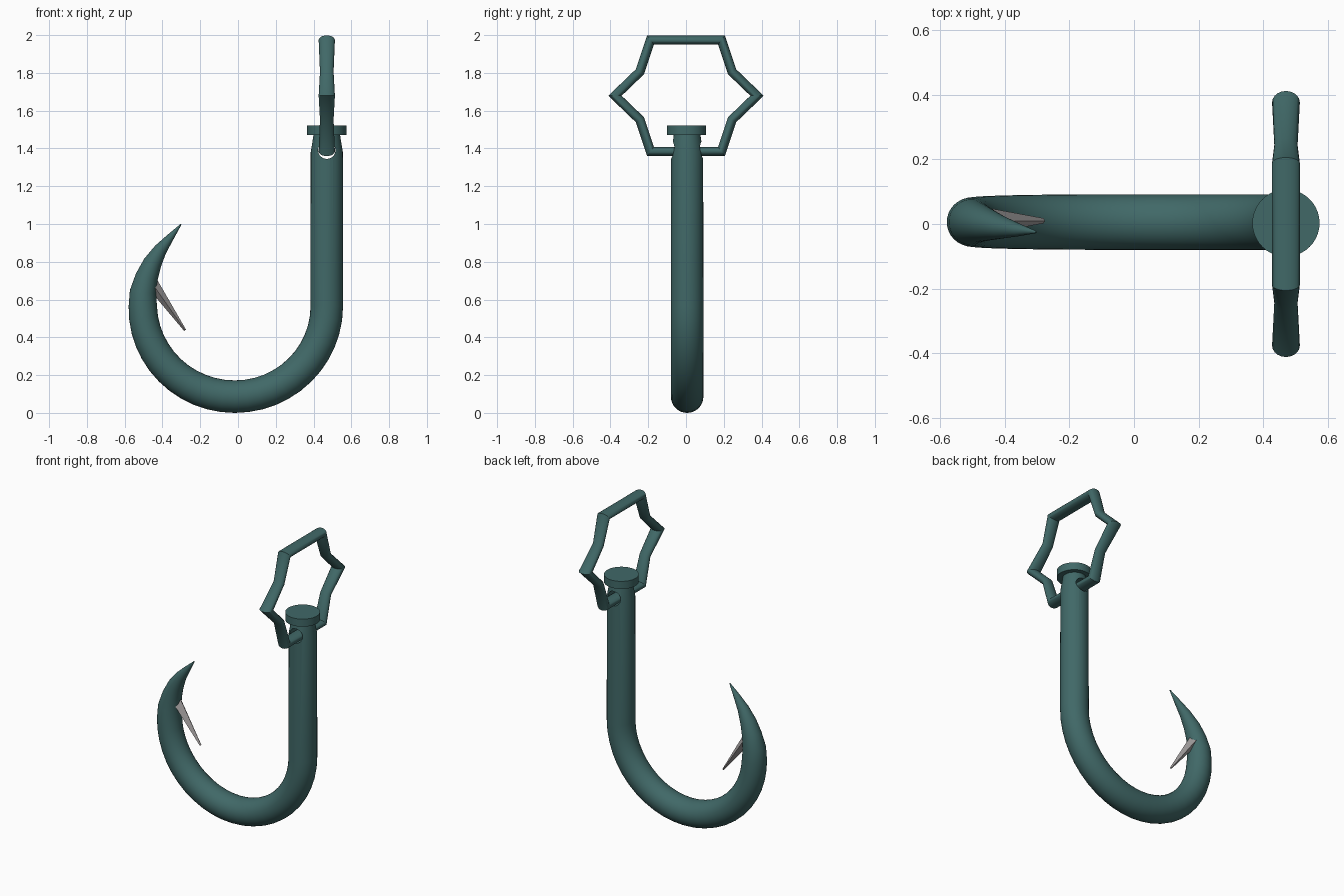
import bpy, bmesh, math
from mathutils import Vector

if "Cube" in bpy.data.objects:
    bpy.data.objects.remove(bpy.data.objects["Cube"], do_unlink=True)


def material(name, rgb):
    m = bpy.data.materials.new(name)
    m.use_nodes = True
    m.diffuse_color = (*rgb, 1)
    m.node_tree.nodes["Principled BSDF"].inputs["Base Color"].default_value = (*rgb, 1)
    return m


TEAL = material("dark teal", (0.052, 0.14, 0.137))
GREY = material("barb grey", (0.36, 0.34, 0.34))
SHAFT_X, MID_Y = 0.47, 0.006


def select(ob):
    bpy.ops.object.select_all(action='DESELECT')
    ob.select_set(True)
    bpy.context.view_layer.objects.active = ob


def smooth(ob, angle=30):
    select(ob)
    bpy.ops.object.shade_smooth_by_angle(angle=math.radians(angle))


def loft(name, sections, sides, mat, closed=False):
    """Skin elliptical sections, each given as (centre, half axis, half axis)."""
    bm = bmesh.new()
    rings = []
    for c, u, v in sections:
        angles = [math.tau * k / sides for k in range(sides)]
        rings.append([bm.verts.new(c + u * math.cos(a) + v * math.sin(a)) for a in angles])
    pairs = list(zip(rings, rings[1:]))
    if closed:
        pairs.append((rings[-1], rings[0]))
    else:
        bm.faces.new(rings[0])
        bm.faces.new(rings[-1])
    for a, b in pairs:
        for k in range(sides):
            n = (k + 1) % sides
            bm.faces.new((a[k], a[n], b[n], b[k]))
    bmesh.ops.recalc_face_normals(bm, faces=bm.faces)
    me = bpy.data.meshes.new(name)
    bm.to_mesh(me)
    bm.free()
    me.materials.append(mat)
    ob = bpy.data.objects.new(name, me)
    bpy.context.collection.objects.link(ob)
    return ob


def cylinder(name, radius, depth, location, rotation=(0, 0, 0)):
    bpy.ops.mesh.primitive_cylinder_add(vertices=40, radius=radius, depth=depth,
                                        location=location, rotation=rotation)
    ob = bpy.context.object
    ob.name = name
    ob.data.materials.append(TEAL)
    return ob


# Hook: straight shank with tapered neck, round bend, then a tapering point
path = [(SHAFT_X, MID_Y, 1.49, 0.069), (SHAFT_X, MID_Y, 1.46, 0.072),
        (SHAFT_X, MID_Y, 1.38, 0.085)]
STEPS = 24
for i in range(STEPS + 1):
    a = math.pi * i / STEPS
    path.append((-0.017 + 0.487 * math.cos(a), MID_Y, 0.565 - 0.479 * math.sin(a),
                 0.086 - 0.011 * max(0, 2 * i / STEPS - 1) ** 2))
path += [(-0.503, 0.006, 0.64, 0.07), (-0.483, 0.004, 0.72, 0.06),
         (-0.452, -0.002, 0.795, 0.049), (-0.41, -0.01, 0.865, 0.035),
         (-0.358, -0.018, 0.93, 0.02), (-0.302, -0.025, 0.998, 0.003)]
points = [Vector(p[:3]) for p in path]
sections = []
for i, p in enumerate(points):
    t = points[min(i + 1, len(points) - 1)] - points[max(i - 1, 0)]
    normal = Vector((t.z, 0, -t.x)).normalized()
    r = path[i][3]
    sections.append((p, normal * r, Vector((0, r, 0))))
hook = loft("hook", sections, 32, TEAL)

# Eye hole through the neck
cutter = cylinder("eye_cutter", 0.046, 0.4, (SHAFT_X, 0, 1.391), (math.pi / 2, 0, 0))
cutter.hide_render = True
select(hook)
mod = hook.modifiers.new("eye", 'BOOLEAN')
mod.operation = 'DIFFERENCE'
mod.solver = 'EXACT'
mod.object = cutter
bpy.ops.object.modifier_apply(modifier=mod.name)
bpy.data.objects.remove(cutter, do_unlink=True)
smooth(hook)

# Flat cap on the shank
smooth(cylinder("shank_cap", 0.104, 0.05, (SHAFT_X, 0.003, 1.497)))

# Star-cornered ring: one quarter mirrored to the full outline
RING_Z = 1.679
quarter = [(0.188, 0.295), (0.244, 0.127)]
half = quarter + [(0.376, 0)] + [(y, -z) for y, z in reversed(quarter)]
outline = half + [(-y, z) for y, z in reversed(half)]
corners = [Vector((SHAFT_X, y, RING_Z + z)) for y, z in outline]
sections = []
for i, p in enumerate(corners):
    d0 = (p - corners[i - 1]).normalized()
    d1 = (corners[(i + 1) % len(corners)] - p).normalized()
    t = (d0 + d1).normalized()
    miter = Vector((0, -t.z, t.y)) * 0.0245 / t.dot(d1)
    pinched = d0.cross(d1).x > 0
    sections.append((p, miter, Vector((0.036 if pinched else 0.043, 0, 0))))
smooth(loft("ring", sections, 20, TEAL, closed=True))

# Barb: four-sided spike pointing back down inside the bend
base, tip = Vector((-0.475, 0.01, 0.715)), Vector((-0.28, 0.01, 0.437))
d = (tip - base).normalized()
side = Vector((d.z, 0, -d.x))
loft("barb", [(base, side * 0.036, Vector((0, 0.044, 0))),
              (tip, side * 0.006, Vector((0, 0.008, 0)))], 4, GREY)
